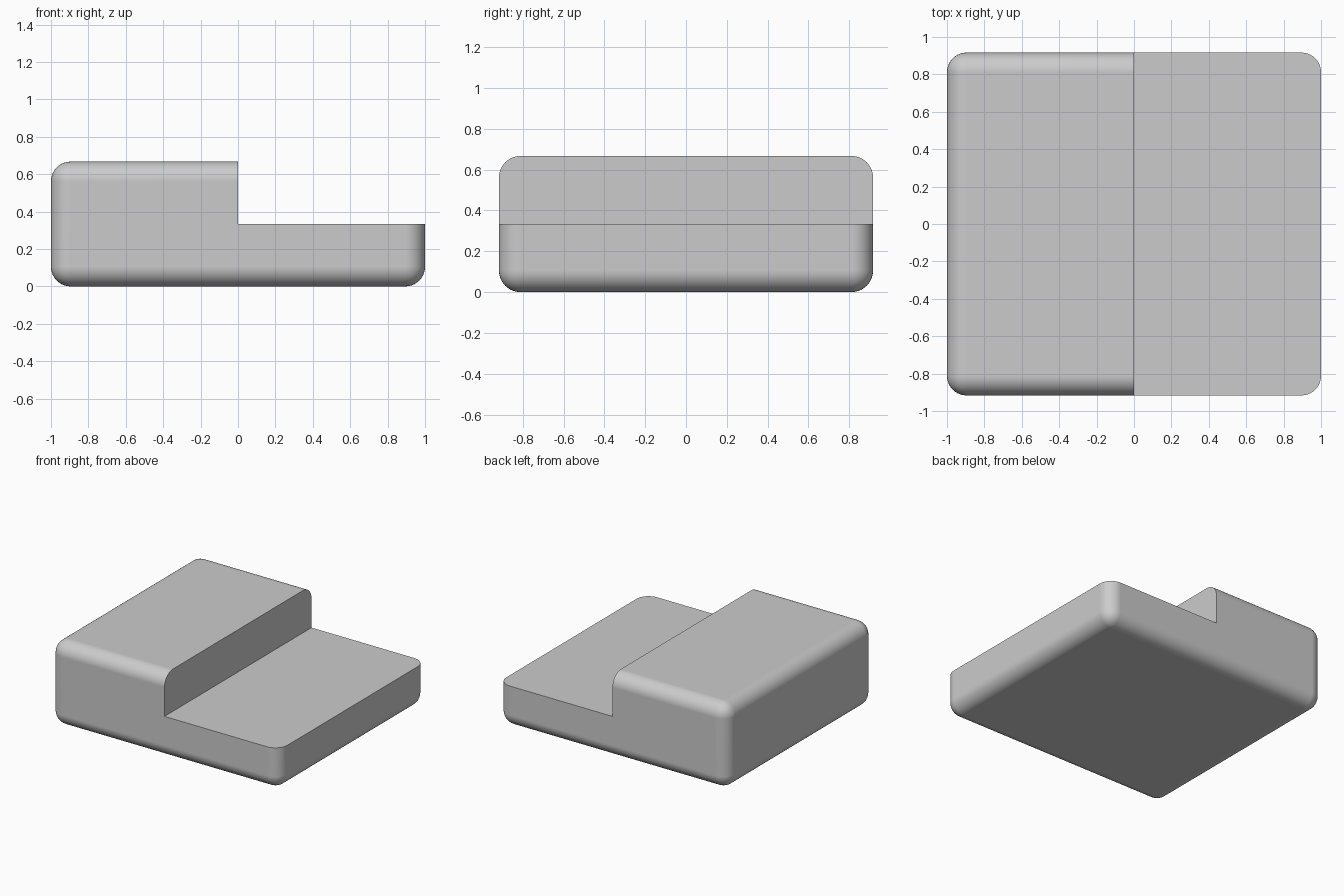
import bpy
import math

# Remove the default cube
default = bpy.data.objects.get("Cube")
if default:
    bpy.data.objects.remove(default, do_unlink=True)

WIDTH, DEPTH, HEIGHT = 2.0, 1.833, 0.667
RADIUS = 0.105
STEP_HEIGHT = HEIGHT / 2

# Single plain grey
grey = bpy.data.materials.new("plain_grey")
grey.use_nodes = True
colour = (0.6, 0.6, 0.6, 1.0)
grey.diffuse_color = colour
grey.node_tree.nodes["Principled BSDF"].inputs["Base Color"].default_value = colour


def add_box(name, size, centre):
    bpy.ops.mesh.primitive_cube_add(size=1, location=centre)
    box = bpy.context.object
    box.name = name
    box.scale = size
    bpy.ops.object.transform_apply(location=True, rotation=False, scale=True)
    box.data.materials.append(grey)
    return box


# Cutter that removes the upper left half
cutter = add_box("step_cutter", (WIDTH, DEPTH * 2, HEIGHT),
                 (WIDTH / 2, 0, STEP_HEIGHT + HEIGHT / 2))
cutter.hide_render = True

# Block rounded on every edge, then cut to a crisp step
block = add_box("stepped_block", (WIDTH, DEPTH, HEIGHT), (0, 0, HEIGHT / 2))
bevel = block.modifiers.new("rounding", 'BEVEL')
bevel.width = RADIUS
bevel.segments = 10
step = block.modifiers.new("step", 'BOOLEAN')
step.operation = 'DIFFERENCE'
step.solver = 'EXACT'
step.object = cutter
for modifier in (bevel, step):
    bpy.ops.object.modifier_apply(modifier=modifier.name)
bpy.data.objects.remove(cutter, do_unlink=True)

# Smooth fillets, sharp step edges, flat large faces
bpy.ops.object.shade_smooth_by_angle(angle=math.radians(30))
normals = block.modifiers.new("flat_faces", 'WEIGHTED_NORMAL')
normals.keep_sharp = True
